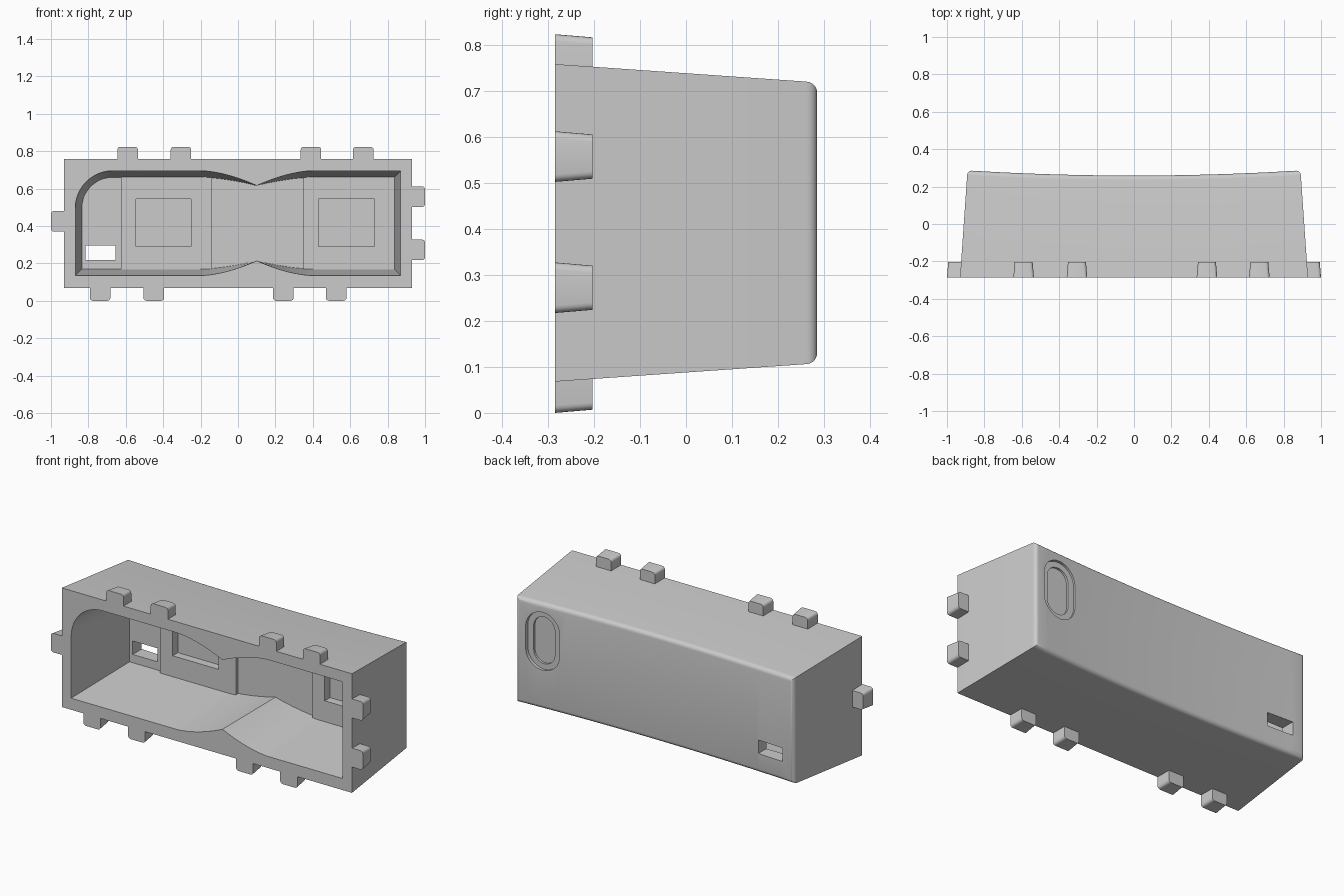
import bpy, bmesh, math

if "Cube" in bpy.data.objects:
    bpy.data.objects.remove(bpy.data.objects["Cube"])

grey = bpy.data.materials.new("plain grey")
grey.use_nodes = True
COLOUR = (0.6, 0.6, 0.6, 1)
grey.diffuse_color = COLOUR
grey.node_tree.nodes["Principled BSDF"].inputs["Base Color"].default_value = COLOUR

FRONT, BACK = -0.285, 0.285
MID = 0.413


def make(name, bm):
    bm.normal_update()
    bmesh.ops.recalc_face_normals(bm, faces=bm.faces[:])
    mesh = bpy.data.meshes.new(name)
    bm.to_mesh(mesh)
    bm.free()
    mesh.materials.append(grey)
    obj = bpy.data.objects.new(name, mesh)
    bpy.context.collection.objects.link(obj)
    return obj


def loft(name, ring_a, ring_b):
    """Closed solid between two matching rings of 3D points."""
    bm = bmesh.new()
    a = [bm.verts.new(p) for p in ring_a]
    b = [bm.verts.new(p) for p in ring_b]
    bm.faces.new(a)
    bm.faces.new(b[::-1])
    for i in range(len(a)):
        j = (i + 1) % len(a)
        bm.faces.new((a[i], b[i], b[j], a[j]))
    return make(name, bm)


def box(name, x0, x1, y0, y1, z0, z1):
    ring = [(x0, z0), (x1, z0), (x1, z1), (x0, z1)]
    return loft(name, [(x, y0, z) for x, z in ring], [(x, y1, z) for x, z in ring])


def combine(target, other, operation):
    mod = target.modifiers.new("cut", "BOOLEAN")
    mod.operation, mod.solver, mod.object = operation, "EXACT", other
    bpy.context.view_layer.objects.active = target
    bpy.ops.object.modifier_apply(modifier=mod.name)
    bpy.data.objects.remove(other)


# Tapered block with a gently hollowed back and a rounded rear rim
def outer_block():
    bm = bmesh.new()
    steps, r = 24, 0.024
    ts = [2 * i / steps - 1 for i in range(steps + 1)]

    def ring(half_x, half_z, y_of):
        pts = [(t, -1) for t in ts] + [(t, 1) for t in reversed(ts)]
        return [bm.verts.new((t * half_x, y_of(t), MID + s * half_z)) for t, s in pts]

    rings = [ring(0.93, 0.345, lambda t: FRONT)]
    for k in range(6):
        a = math.pi / 2 * k / 5
        inset, drop = r * (1 - math.cos(a)), r * (1 - math.sin(a))
        rings.append(ring(0.892 - inset, 0.307 - inset,
                          lambda t: BACK - 0.026 * (1 - t * t) - drop))
    n = len(rings[0])
    for p, q in zip(rings, rings[1:]):
        for i in range(n):
            j = (i + 1) % n
            bm.faces.new((p[i], p[j], q[j], q[i]))
    for cap in (rings[0], rings[-1]):
        for i in range(steps):
            bm.faces.new((cap[i], cap[i + 1], cap[n - 2 - i], cap[n - 1 - i]))
    return make("housing", bm)


# Cavity outline: one round corner, pinched above and below
def cavity_ring(y, inset, pinch):
    def squeeze(x):
        t = min(1, abs(x - 0.1) / 0.3)
        return pinch * (1 - t) ** 1.7

    xs = [-0.2 + 0.6 * i / 40 for i in range(41)]
    left, right = -0.87 + inset, 0.87 - inset
    low, high = 0.135 + inset, 0.695 - inset
    pts = [(left, low)] + [(x, low + squeeze(x)) for x in xs]
    pts += [(right, low), (right, high)]
    pts += [(x, high - squeeze(x)) for x in reversed(xs)]
    r = 0.2 - inset
    for i in range(13):
        a = math.pi / 2 * (1 + i / 12)
        pts.append((-0.67 + r * math.cos(a), 0.495 + r * math.sin(a)))
    return [(x, y, z) for x, z in pts]


def stadium(y, cx, cz, r, half):
    pts = []
    for i in range(48):
        a = 2 * math.pi * (i + 0.5) / 48
        shift = half - r if math.sin(a) > 0 else r - half
        pts.append((cx + r * math.cos(a), y, cz + shift + r * math.sin(a)))
    return pts


housing = outer_block()
cavity = loft("cavity", cavity_ring(FRONT - 0.015, -0.001, 0.08),
              cavity_ring(0.2, 0.035, 0.045))
combine(housing, cavity, "DIFFERENCE")

# Raised pads on the inner wall, each with a square pocket
for x0, x1, p0, p1 in ((-0.625, -0.14, -0.545, -0.25), (0.35, 0.86, 0.43, 0.73)):
    combine(housing, box("pad", x0, x1, 0.18, 0.23, 0.15, 0.68), "UNION")
    combine(housing, box("pocket", p0, p1, 0.1, 0.228, 0.29, 0.545), "DIFFERENCE")

# Slot through the back wall
combine(housing, box("slot", -0.815, -0.655, 0.1, 0.4, 0.218, 0.296), "DIFFERENCE")

# Stepped oval recess on the back
for r, half, y in ((0.105, 0.167, 0.262), (0.068, 0.135, 0.25)):
    combine(housing, loft("oval", stadium(y, 0.725, 0.5, r, half),
                          stadium(0.35, 0.725, 0.5, r, half)), "DIFFERENCE")


# Locking tabs around the front rim, rounded on their outer corners
def tab(name, centre, place):
    def ring(y, shrink):
        w, top, r = 0.055 - shrink, 0.07 - shrink, 0.016
        pts = [(-w, -0.03)]
        for sx, start in ((-1, math.pi), (1, math.pi / 2)):
            for i in range(5):
                a = start - math.pi / 2 * i / 4
                pts.append((sx * (w - r) + r * math.cos(a), top - r + r * math.sin(a)))
        pts.append((w, -0.03))
        out = []
        for c, d in pts:
            x, z = place(centre + c, d)
            out.append((x, y, z))
        return out
    return loft(name, ring(FRONT, 0), ring(-0.203, 0.007))


tabs = []
for i, x in enumerate((-0.59, -0.305, 0.39, 0.67)):
    tabs.append(tab(f"top_tab_{i + 1}", x, lambda c, d: (c, 0.755 + d * 0.97)))
for i, x in enumerate((-0.737, -0.45, 0.242, 0.525)):
    tabs.append(tab(f"bottom_tab_{i + 1}", x, lambda c, d: (c, 0.07 - d)))
for i, z in enumerate((0.272, 0.557)):
    tabs.append(tab(f"left_tab_{i + 1}", z, lambda c, d: (0.93 + d, c)))
tabs.append(tab("right_tab", 0.425, lambda c, d: (-0.93 - d, c)))

# Smooth the curves, keep the edges sharp
bpy.ops.object.select_all(action="DESELECT")
for obj in [housing] + tabs:
    obj.select_set(True)
bpy.context.view_layer.objects.active = housing
bpy.ops.object.shade_smooth_by_angle(angle=math.radians(30))
